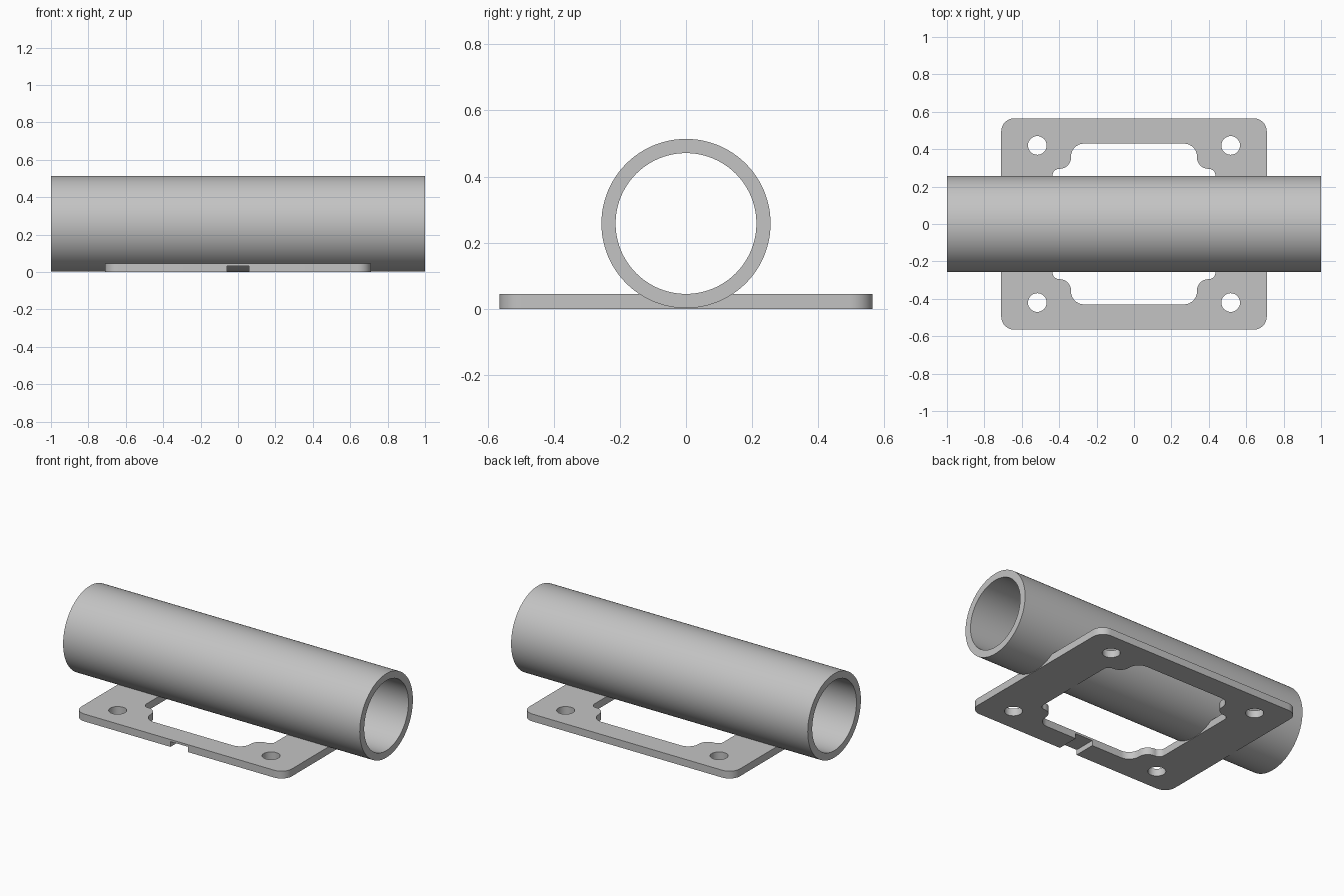
import bpy, bmesh, math
from mathutils import Vector

if "Cube" in bpy.data.objects:
    bpy.data.objects.remove(bpy.data.objects["Cube"], do_unlink=True)

# Single grey material
grey = bpy.data.materials.new("plain grey")
grey.use_nodes = True
GREY = (0.55, 0.55, 0.55, 1)
grey.diffuse_color = GREY
grey.node_tree.nodes["Principled BSDF"].inputs["Base Color"].default_value = GREY


def rounded(corners, steps=8):
    """Outline through (x, y, radius) right-angled corners, each rounded."""
    out = []
    for i, (x, y, r) in enumerate(corners):
        p = Vector((x, y))
        if r == 0:
            out.append(p)
            continue
        a = (Vector(corners[i - 1][:2]) - p).normalized()
        b = (Vector(corners[(i + 1) % len(corners)][:2]) - p).normalized()
        for k in range(steps + 1):
            t = k / steps * math.pi / 2
            out.append(p + r * (a * (1 - math.sin(t)) + b * (1 - math.cos(t))))
    return out


def four_way(quarter):
    """Mirror a quarter outline (from +y axis to +x axis) into a closed loop."""
    right = quarter + [(x, -y, r) for x, y, r in reversed(quarter)]
    return right + [(-x, y, r) for x, y, r in reversed(right)]


def circle(x, y, r, n):
    return [Vector((x + r * math.cos(math.tau * i / n),
                    y + r * math.sin(math.tau * i / n))) for i in range(n)]


def prism(name, outline, z0, z1):
    bm = bmesh.new()
    face = bm.faces.new([bm.verts.new((p.x, p.y, z0)) for p in outline])
    top = bmesh.ops.extrude_face_region(bm, geom=[face])["geom"]
    bmesh.ops.translate(bm, vec=(0, 0, z1 - z0),
                        verts=[v for v in top if isinstance(v, bmesh.types.BMVert)])
    bmesh.ops.recalc_face_normals(bm, faces=bm.faces)
    mesh = bpy.data.meshes.new(name)
    bm.to_mesh(mesh)
    bm.free()
    mesh.materials.append(grey)
    obj = bpy.data.objects.new(name, mesh)
    bpy.context.collection.objects.link(obj)
    return obj


def cut(obj, cutters):
    for c in cutters:
        c.hide_render = True
        mod = obj.modifiers.new("cut", "BOOLEAN")
        mod.operation, mod.solver, mod.object = "DIFFERENCE", "EXACT", c
    graph = bpy.context.evaluated_depsgraph_get()
    mesh = bpy.data.meshes.new_from_object(obj.evaluated_get(graph))
    obj.modifiers.clear()
    obj.data = mesh
    for c in cutters:
        bpy.data.objects.remove(c, do_unlink=True)


def smooth(obj):
    bpy.ops.object.select_all(action="DESELECT")
    obj.select_set(True)
    bpy.context.view_layer.objects.active = obj
    bpy.ops.object.shade_smooth_by_angle(angle=math.radians(30))


# Mounting plate: rounded rectangle, stepped opening, bolt holes, front notch
THICK = 0.045
plate = prism("mounting_plate", rounded(four_way([(0.71, 0.565, 0.07)])), 0, THICK)
opening = four_way([(0.337, 0.43, 0.07), (0.337, 0.295, 0.06), (0.435, 0.295, 0.035)])
cutters = [prism("opening_cutter", rounded(opening), -0.1, 0.1)]
for sx in (-1, 1):
    for sy in (-1, 1):
        cutters.append(prism("bolt_hole_cutter",
                             circle(sx * 0.517, sy * 0.42, 0.05, 32), -0.1, 0.1))
notch = rounded([(-0.06, -0.7, 0), (0.06, -0.7, 0), (0.06, -0.35, 0), (-0.06, -0.35, 0)])
cutters.append(prism("notch_cutter", notch, -0.1, 0.032))
cut(plate, cutters)
smooth(plate)

# Tube: ring profile spun around the x axis
OUTER, INNER, MID = 0.256, 0.213, 0.258
bm = bmesh.new()
ring = [bm.verts.new((x, 0, MID + r)) for x, r in
        ((-1, INNER), (1, INNER), (1, OUTER), (-1, OUTER))]
edges = [bm.edges.new((ring[i - 1], ring[i])) for i in range(4)]
bmesh.ops.spin(bm, geom=ring + edges, cent=(0, 0, MID), axis=(1, 0, 0),
               angle=math.tau, steps=96, use_merge=True)
bmesh.ops.remove_doubles(bm, verts=bm.verts, dist=0.0001)
bmesh.ops.recalc_face_normals(bm, faces=bm.faces)
mesh = bpy.data.meshes.new("tube")
bm.to_mesh(mesh)
bm.free()
mesh.materials.append(grey)
tube = bpy.data.objects.new("tube", mesh)
bpy.context.collection.objects.link(tube)
smooth(tube)
